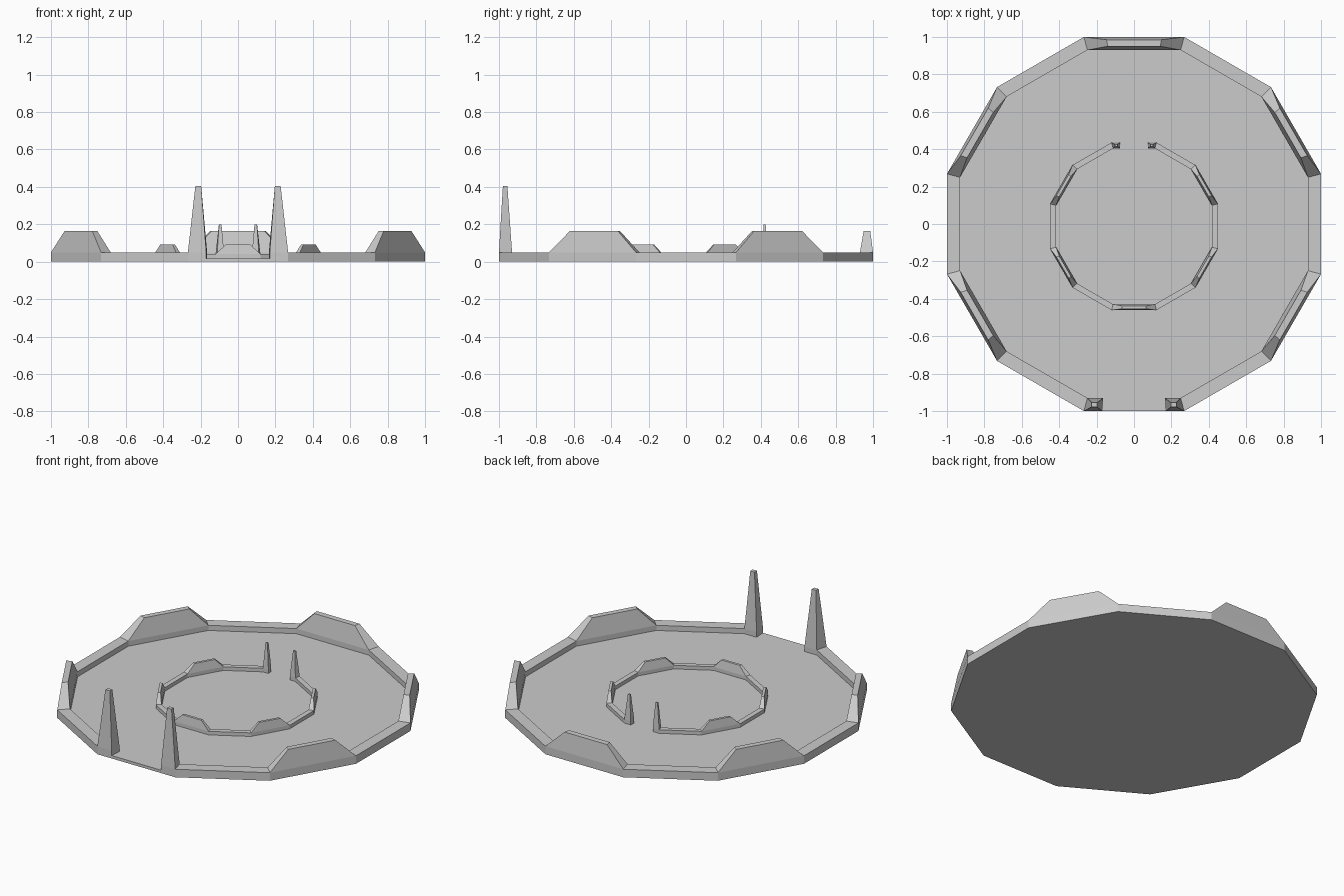
import bpy, bmesh
from math import tan, pi
from mathutils import Matrix, Vector

if "Cube" in bpy.data.objects:
    bpy.data.objects.remove(bpy.data.objects["Cube"])

SIDES = 12
T = tan(pi / SIDES)      # half edge length per unit apothem
INNER = 0.93             # apothem of the wall's inner face
FLOOR = 0.018
RIM = 0.05


def make_object(name, bm, matrix):
    bmesh.ops.transform(bm, matrix=matrix, verts=bm.verts)
    bmesh.ops.recalc_face_normals(bm, faces=bm.faces)
    mesh = bpy.data.meshes.new(name)
    bm.to_mesh(mesh)
    bm.free()
    ob = bpy.data.objects.new(name, mesh)
    bpy.context.collection.objects.link(ob)
    return ob


def loft(bm, loops, closed=False):
    """Skin equal-length point loops; cap both ends, or join last to first."""
    rings = [[bm.verts.new(p) for p in loop] for loop in loops]
    pairs = list(zip(rings, rings[1:]))
    if closed:
        pairs.append((rings[-1], rings[0]))
    for a, b in pairs:
        n = len(a)
        for i in range(n):
            j = (i + 1) % n
            bm.faces.new((a[i], a[j], b[j], b[i]))
    if not closed:
        bm.faces.new(rings[0])
        bm.faces.new(rings[-1])


def quad(xo0, xo1, yo, xi0, xi1, yi, z):
    return [(xo0, yo, z), (xo1, yo, z), (xi1, yi, z), (xi0, yi, z)]


def edge_turn(k):
    # edge 0 faces -y and holds the gate
    return Matrix.Rotation(2 * pi * k / SIDES, 4, 'Z')


def build_ring(prefix, base, matrix):
    # low wall running round every edge except the gate
    bm = bmesh.new()
    loops = []
    for k in range(SIDES):
        r = edge_turn(k)
        loops.append([r @ Vector((T * a, -a, z)) for a, z in
                      ((1, base), (1, RIM), (INNER, RIM), (INNER, base))])
    loft(bm, loops)
    make_object(prefix + "_wall", bm, matrix)

    # raised battlement on every other edge
    for k in range(2, SIDES, 2):
        bm = bmesh.new()
        t = T * INNER
        loft(bm, [quad(-T, T, -1, -t, t, -INNER, RIM),
                  quad(-.147, .147, -.985, -.14, .14, -.95, .165)])
        make_object(prefix + "_battlement", bm, matrix @ edge_turn(k))

    # tapering gate posts
    for side, label in ((-1, "left"), (1, "right")):
        bm = bmesh.new()
        s = side
        foot = (.17 * s, T * s, -1, .165 * s, T * INNER * s, -INNER)
        loft(bm, [quad(*foot, base), quad(*foot, RIM),
                  quad(.197 * s, .228 * s, -.979, .197 * s, .226 * s, -.955, .405)])
        make_object(f"{prefix}_gate_post_{label}", bm, matrix)


# floor slab
bm = bmesh.new()
loft(bm, [[edge_turn(k) @ Vector((T, -1, z)) for k in range(SIDES)] for z in (0, FLOOR)])
make_object("floor", bm, Matrix.Identity(4))

# outer ring, then a smaller copy turned to face the back
build_ring("outer", FLOOR, Matrix.Identity(4))
build_ring("inner", 0, Matrix.Translation((0, -.0125, FLOOR))
           @ Matrix.Rotation(pi, 4, 'Z') @ Matrix.Scale(.448, 4))
